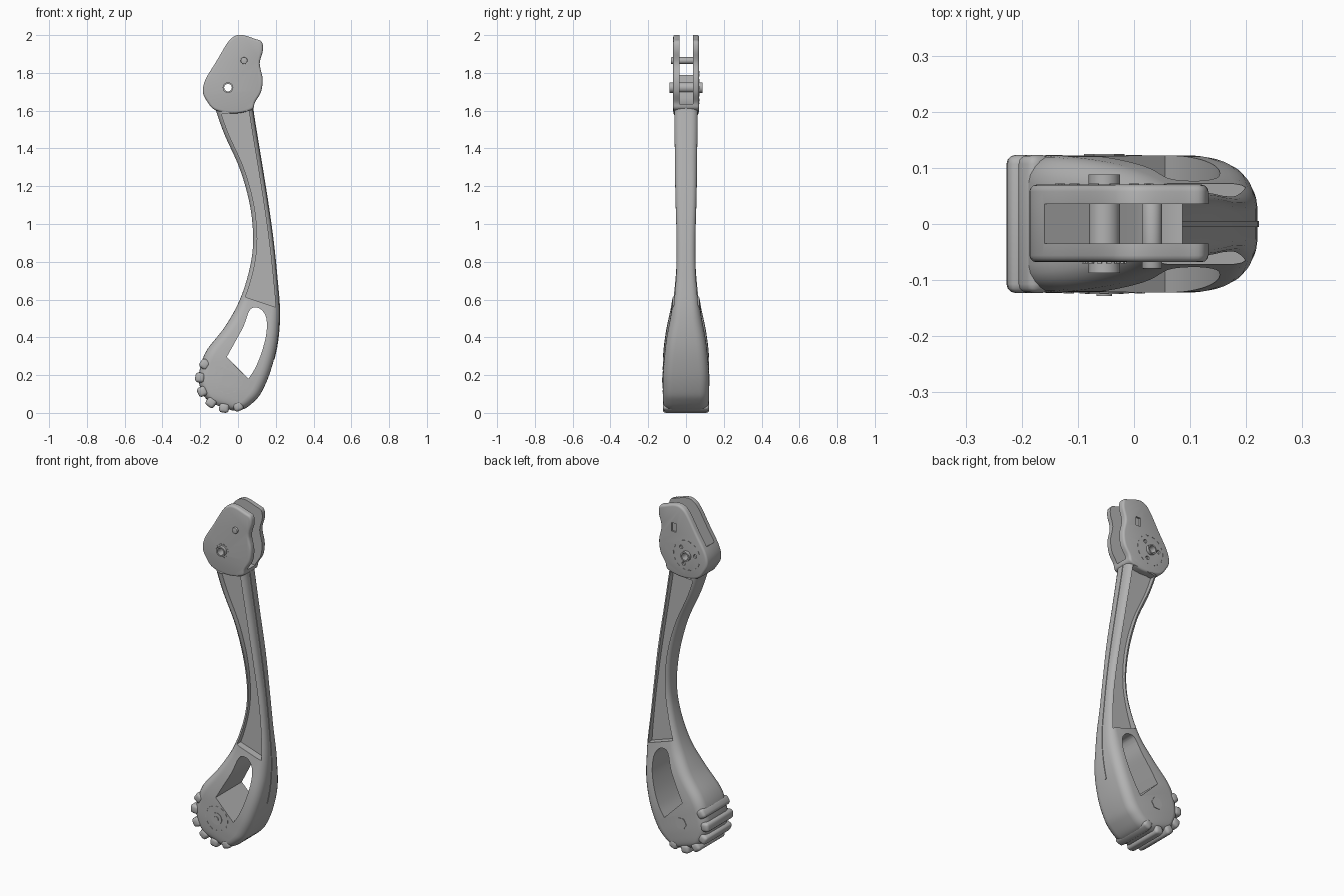
import bpy, bmesh
from math import sin, cos, pi, radians
from mathutils import Vector, Matrix

if "Cube" in bpy.data.objects:
    bpy.data.objects.remove(bpy.data.objects["Cube"])

grey = bpy.data.materials.new("mid_grey")
grey.use_nodes = True
grey.diffuse_color = (0.45, 0.45, 0.45, 1)
grey.node_tree.nodes["Principled BSDF"].inputs["Base Color"].default_value = grey.diffuse_color


def finish(name, bm):
    bmesh.ops.recalc_face_normals(bm, faces=bm.faces)
    mesh = bpy.data.meshes.new(name)
    bm.to_mesh(mesh)
    bm.free()
    ob = bpy.data.objects.new(name, mesh)
    bpy.context.collection.objects.link(ob)
    mesh.materials.append(grey)
    return ob


def activate(ob):
    bpy.ops.object.select_all(action='DESELECT')
    ob.select_set(True)
    bpy.context.view_layer.objects.active = ob


def smooth(ob):
    activate(ob)
    bpy.ops.object.shade_smooth_by_angle(angle=radians(35))
    return ob


def bevel(ob, width, segments=3):
    m = ob.modifiers.new("round", 'BEVEL')
    m.width, m.segments, m.angle_limit = width, segments, radians(50)
    activate(ob)
    bpy.ops.object.modifier_apply(modifier=m.name)
    return ob


def cut(ob, cutter):
    m = ob.modifiers.new("cut", 'BOOLEAN')
    m.operation, m.object, m.solver = 'DIFFERENCE', cutter, 'EXACT'
    activate(ob)
    bpy.ops.object.modifier_apply(modifier=m.name)
    bpy.data.objects.remove(cutter)


def prism(name, outline, y0, y1):
    bm = bmesh.new()
    face = bm.faces.new([bm.verts.new((x, y0, z)) for x, z in outline])
    new = bmesh.ops.extrude_face_region(bm, geom=[face])["geom"]
    bmesh.ops.translate(bm, vec=(0, y1 - y0, 0), verts=[v for v in new if isinstance(v, bmesh.types.BMVert)])
    return finish(name, bm)


def disc(name, x, z, r, y0, y1, sides=32):
    ring = [(x + r * cos(2 * pi * i / sides), z + r * sin(2 * pi * i / sides)) for i in range(sides)]
    return prism(name, ring, y0, y1)


def box(name, size, place):
    bm = bmesh.new()
    bmesh.ops.create_cube(bm, size=1)
    bmesh.ops.scale(bm, vec=size, verts=bm.verts)
    bmesh.ops.transform(bm, matrix=place, verts=bm.verts)
    return finish(name, bm)


def spline(pts, t, closed=False):
    """Catmull-Rom value at parameter t"""
    n = len(pts)
    i = min(int(t), n - 1 if closed else n - 2)
    f = t - i
    pick = [Vector(pts[k % n] if closed else pts[max(0, min(n - 1, k))]) for k in range(i - 1, i + 3)]
    a, b, c, d = pick
    return b + 0.5 * f * (c - a + f * (2 * a - 5 * b + 4 * c - d + f * (3 * (b - c) + d - a)))


def loop(pts, steps=5):
    return [spline(pts, i / steps, True) for i in range(len(pts) * steps)]


# Leg stations: left x, left z, right x, right z, half width
stations = [
    (-.12, 1.61, .08, 1.63, .066), (-.11, 1.58, .08, 1.6, .066),
    (-.07, 1.47, .097, 1.49, .065), (.01, 1.29, .125, 1.32, .061),
    (.063, 1.1, .157, 1.12, .056), (.08, .92, .185, .92, .051),
    (.063, .77, .205, .73, .053), (.01, .6, .22, .53, .075),
    (-.07, .455, .207, .36, .105), (-.16, .34, .17, .215, .12),
    (-.195, .26, .125, .11, .122), (-.208, .17, .085, .06, .122),
    (-.18, .09, .03, .02, .118), (-.14, .05, -.03, .012, .1)]


def leg_section(t):
    lx, lz, rx, rz, w = spline(stations, t)
    a, b = Vector((lx, 0, lz)), Vector((rx, 0, rz))
    mid, half, axis = (a + b) / 2, (b - a).length / 2, (b - a).normalized()
    r = min(.05, half * .6, w * .6)
    ring = []
    for q, (sx, sy) in enumerate([(1, 1), (-1, 1), (-1, -1), (1, -1)]):
        for k in range(6):
            ang = (q + k / 5) * pi / 2
            ring.append(mid + axis * (sx * (half - r) + r * cos(ang)) + Vector((0, sy * (w - r) + r * sin(ang), 0)))
    return ring


# Leg: lofted rounded sections
bm = bmesh.new()
count = (len(stations) - 1) * 6
rings = [[bm.verts.new(p) for p in leg_section(i / 6)] for i in range(count + 1)]
for r0, r1 in zip(rings, rings[1:]):
    for k in range(len(r0)):
        j = (k + 1) % len(r0)
        bm.faces.new((r0[k], r0[j], r1[j], r1[k]))
bm.faces.new(rings[0])
bm.faces.new(rings[-1])
leg = finish("leg", bm)

# Long side recesses that follow the shank
left, right = [], []
for i in range(26):
    lx, lz, rx, rz, w = spline(stations, 1 + i * .235)
    a, b = Vector((lx, lz)), Vector((rx, rz))
    inset = (b - a).normalized() * .022
    left.append(a + inset)
    right.append(b - inset)
for side in (-1, 1):
    cut(leg, prism("recess_cutter", left + right[::-1], side * .03, side * .2))

# Open window above the foot
window = [(-.06, .295), (-.01, .385), (.03, .46), (.06, .54), (.09, .558), (.125, .545),
          (.15, .5), (.15, .42), (.125, .32), (.09, .235), (.055, .18)]
curve = [spline(window, i / 4) for i in range((len(window) - 1) * 4 + 1)]
cut(leg, prism("window_cutter", curve, -.3, .3))
smooth(leg)

# Forked head
head_outline = [(-.12, 1.603), (-.02, 1.585), (.072, 1.605), (.09, 1.645), (.122, 1.7), (.13, 1.77),
                (.115, 1.85), (.132, 1.92), (.125, 1.965), (.09, 1.98), (.026, 2), (-.016, 1.995),
                (-.055, 1.96), (-.115, 1.86), (-.172, 1.765), (-.186, 1.7), (-.164, 1.65)]
head = bevel(prism("forked_head", loop(head_outline), -.068, .07), .012)
slot = [(-.3, 1.8), (-.16, 1.79), (0, 1.67), (.05, 1.635), (.3, 1.635), (.3, 2.1), (-.3, 2.1)]
cut(head, prism("slot_cutter", slot, -.035, .036))
AX, AZ = -.053, 1.722
cut(head, disc("bore_cutter", AX, AZ, .02, -.3, .3))

# Rear pocket and bolt holes on the head
cut(head, box("pocket_cutter", (.028, .02, .05), Matrix.Translation((.03, .07, 1.865))))
for k in range(3):
    ang = radians(50 + 120 * k)
    cut(head, disc("bolt_cutter", AX + .055 * cos(ang), AZ + .055 * sin(ang), .011, .058, .1, 12))
smooth(head)

# Hollow axle and cross pin
axle = disc("axle_tube", AX, AZ, .028, -.087, .088)
cut(axle, disc("bore_cutter", AX, AZ, .02, -.3, .3))
smooth(axle)
smooth(bevel(disc("cross_pin", .032, 1.865, .018, -.08, .045), .003, 2))

# Tread lugs around the foot
FX, FZ = -.053, .174
for k in range(6):
    ang = radians(146 + 29 * k)
    place = (Matrix.Translation((FX + .149 * cos(ang), 0, FZ + .149 * sin(ang)))
             @ Matrix.Rotation(-ang, 4, 'Y'))
    smooth(bevel(box(f"tread_lug_{k + 1}", (.05, .246, .052), place), .016))


# Dashed rings
def dashes(name, x, z, r, y, n):
    for k in range(n):
        ang = 2 * pi * k / n
        place = Matrix.Translation((x + r * cos(ang), y, z + r * sin(ang))) @ Matrix.Rotation(-ang, 4, 'Y')
        box(f"{name}_{k + 1}", (.005, .004, r * 3 / n), place)


dashes("foot_front_dash", FX, FZ, .07, -.122, 12)
dashes("head_rear_dash", AX, AZ, .085, .07, 14)
dashes("head_front_dash", AX, AZ, .037, -.068, 14)

# Ankle fasteners
smooth(disc("front_washer", FX, FZ, .034, -.125, -.11))
smooth(disc("front_screw", FX, FZ, .014, -.128, -.11, 16))
disc("rear_nut", FX, FZ, .036, .11, .125, 6)

# Thin seam ridge down the back of the leg
edge = [spline(stations, .3 + i / 5) for i in range(42)]
ridge = [(p[2] + .003, p[3]) for p in edge] + [(p[2] - .015, p[3]) for p in edge[::-1]]
smooth(prism("seam_ridge", ridge, -.005, .005))
